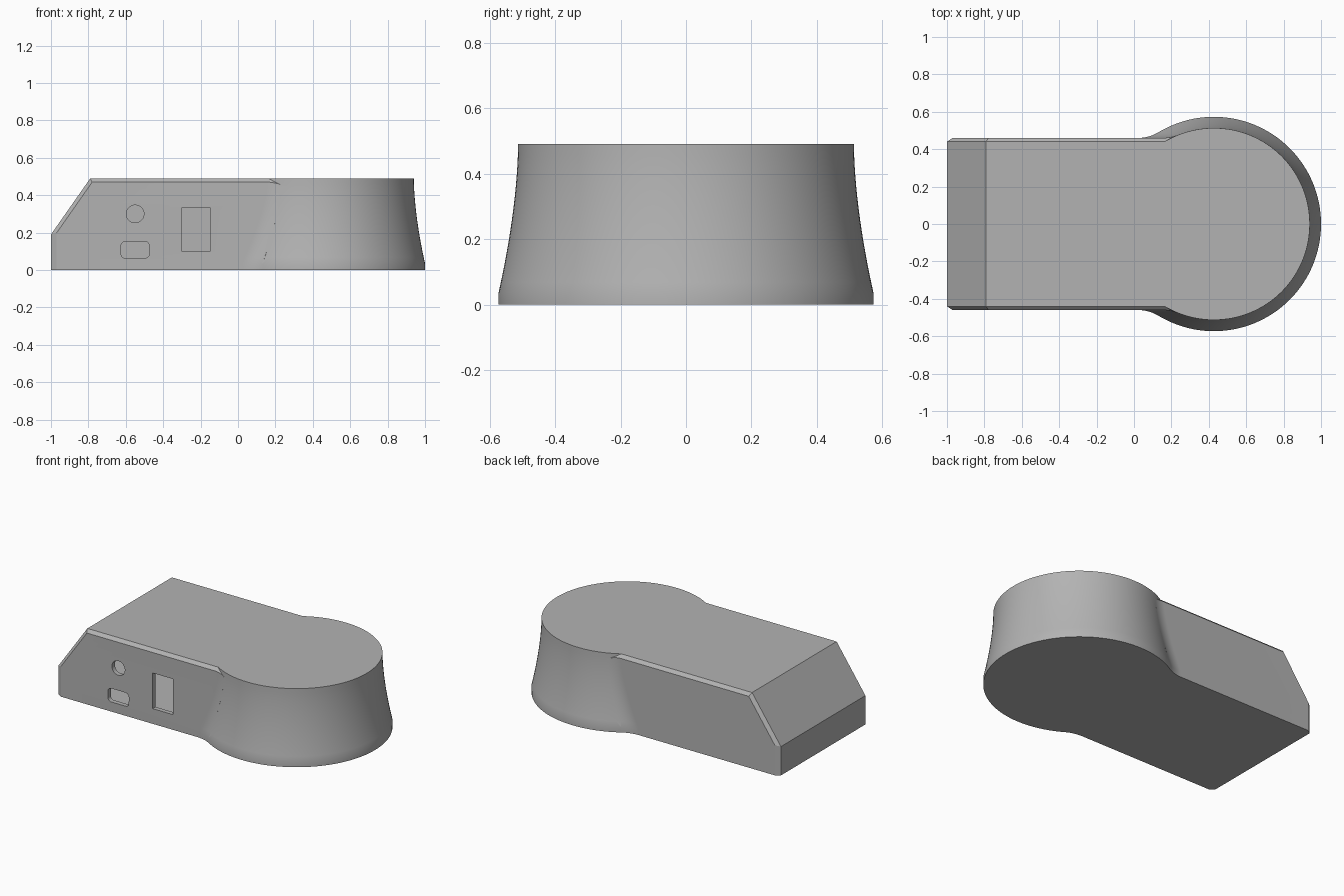
import bpy, bmesh, math
from mathutils import Vector

cube = bpy.data.objects.get("Cube")
if cube:
    bpy.data.objects.remove(cube, do_unlink=True)

HEIGHT, HALF, CX, FILLET = 0.49, 0.46, 0.427, 0.217
RIM = 0.035
LEVELS = [0] + [RIM + (HEIGHT - RIM) * i / 14 for i in range(15)]

grey = bpy.data.materials.new("plain grey")
grey.use_nodes = True
colour = (0.45, 0.45, 0.45, 1)
grey.diffuse_color = colour
grey.node_tree.nodes["Principled BSDF"].inputs["Base Color"].default_value = colour


def drum_radius(z):
    t = min(1, (HEIGHT - z) / (HEIGHT - RIM))
    return 0.513 + 0.06 * t ** 1.7


def drum_ring(z):
    r = drum_radius(z)
    turns = [math.tau * i / 128 for i in range(128)]
    return [Vector((CX + r * math.cos(a), r * math.sin(a), z)) for a in turns]


def body_ring(z):
    # Straight side, then a fillet arc that meets the drum tangentially
    r = drum_radius(z)
    fy = HALF + FILLET
    fx = CX - math.sqrt((r + FILLET) ** 2 - fy ** 2)
    end = math.atan2(-fy, CX - fx)
    side = [Vector((-1, HALF, z))]
    for i in range(13):
        a = -math.pi / 2 + (end + math.pi / 2) * i / 12
        side.append(Vector((fx + FILLET * math.cos(a), fy + FILLET * math.sin(a), z)))
    side.append(side[-1].lerp(Vector((CX, 0, z)), 0.01))
    mirrored = [Vector((p.x, -p.y, z)) for p in side]
    return mirrored + [Vector((CX, 0, z))] + side[::-1]


def loft(rings):
    bm = bmesh.new()
    rows = [[bm.verts.new(p) for p in ring] for ring in rings]
    n = len(rows[0])
    for low, high in zip(rows, rows[1:]):
        for i in range(n):
            j = (i + 1) % n
            bm.faces.new((low[i], low[j], high[j], high[i]))
    bm.faces.new(rows[0][::-1])
    bm.faces.new(rows[-1])
    bmesh.ops.recalc_face_normals(bm, faces=bm.faces)
    return bm


def finish(name, bm):
    mesh = bpy.data.meshes.new(name)
    bm.to_mesh(mesh)
    bm.free()
    mesh.materials.append(grey)
    obj = bpy.data.objects.new(name, mesh)
    bpy.context.collection.objects.link(obj)
    return obj


def slice_off(bm, point, normal):
    geom = bm.verts[:] + bm.edges[:] + bm.faces[:]
    cut = bmesh.ops.bisect_plane(bm, geom=geom, plane_co=point, plane_no=normal,
                                 clear_outer=True, dist=1e-6)["geom_cut"]
    edges = [e for e in cut if isinstance(e, bmesh.types.BMEdge)]
    bmesh.ops.contextual_create(bm, geom=edges)
    bmesh.ops.recalc_face_normals(bm, faces=bm.faces)


def prism(name, outline, y0, y1):
    # Extrude an x-z outline along y
    return finish(name, loft([[Vector((x, y, z)) for x, z in outline] for y in (y0, y1)]))


def combine(target, tool, operation):
    mod = target.modifiers.new(operation.lower(), "BOOLEAN")
    mod.operation, mod.object, mod.solver = operation, tool, "EXACT"
    bpy.context.view_layer.objects.active = target
    bpy.ops.object.modifier_apply(modifier=mod.name)
    bpy.data.objects.remove(tool, do_unlink=True)


# Box with sloped end and chamfered side edges
bm = loft([body_ring(z) for z in LEVELS])
slope = Vector((-0.30, 0, 0.21)).normalized()
slice_off(bm, (-0.79, 0, HEIGHT), slope)
for s in (1, -1):
    out = Vector((0, s, 0))
    slice_off(bm, (0, s * 0.44, HEIGHT), out + Vector((0, 0, 1)))
    slice_off(bm, (-0.79, s * 0.44, HEIGHT), slope + out)
    slice_off(bm, (-1, s * 0.44, 0), Vector((-0.02, s * 0.03, 0)))
housing = finish("housing", bm)

# Flared round end
combine(housing, finish("drum", loft([drum_ring(z) for z in LEVELS])), "UNION")

# Hollow interior, open below
inside = [(-0.97, -0.1), (0.17, -0.1), (0.17, 0.46), (-0.78, 0.46), (-0.97, 0.19)]
combine(housing, prism("cavity", inside, -0.43, 0.43), "DIFFERENCE")


# Openings through the front wall
def rounded(x, z, w, h, r):
    points = []
    for k, (sx, sz) in enumerate(((1, 1), (-1, 1), (-1, -1), (1, -1))):
        for i in range(7):
            a = math.pi / 2 * (k + i / 7)
            points.append((x + sx * (w - r) + r * math.cos(a), z + sz * (h - r) + r * math.sin(a)))
    return points


for shape in (rounded(-0.55, 0.3, 0.047, 0.047, 0.046),
              rounded(-0.55, 0.108, 0.076, 0.045, 0.025),
              [(-0.3, 0.1), (-0.15, 0.1), (-0.15, 0.335), (-0.3, 0.335)]):
    combine(housing, prism("opening", shape, -0.6, -0.4), "DIFFERENCE")

# Flush bottom lid
lid = prism("bottom_lid", [(-0.97, 0), (0.17, 0), (0.17, 0.03), (-0.97, 0.03)], -0.43, 0.43)

# Smooth the flared surfaces, keep edges crisp
bpy.ops.object.select_all(action="DESELECT")
housing.select_set(True)
bpy.context.view_layer.objects.active = housing
bpy.ops.object.shade_smooth_by_angle(angle=math.radians(22))
